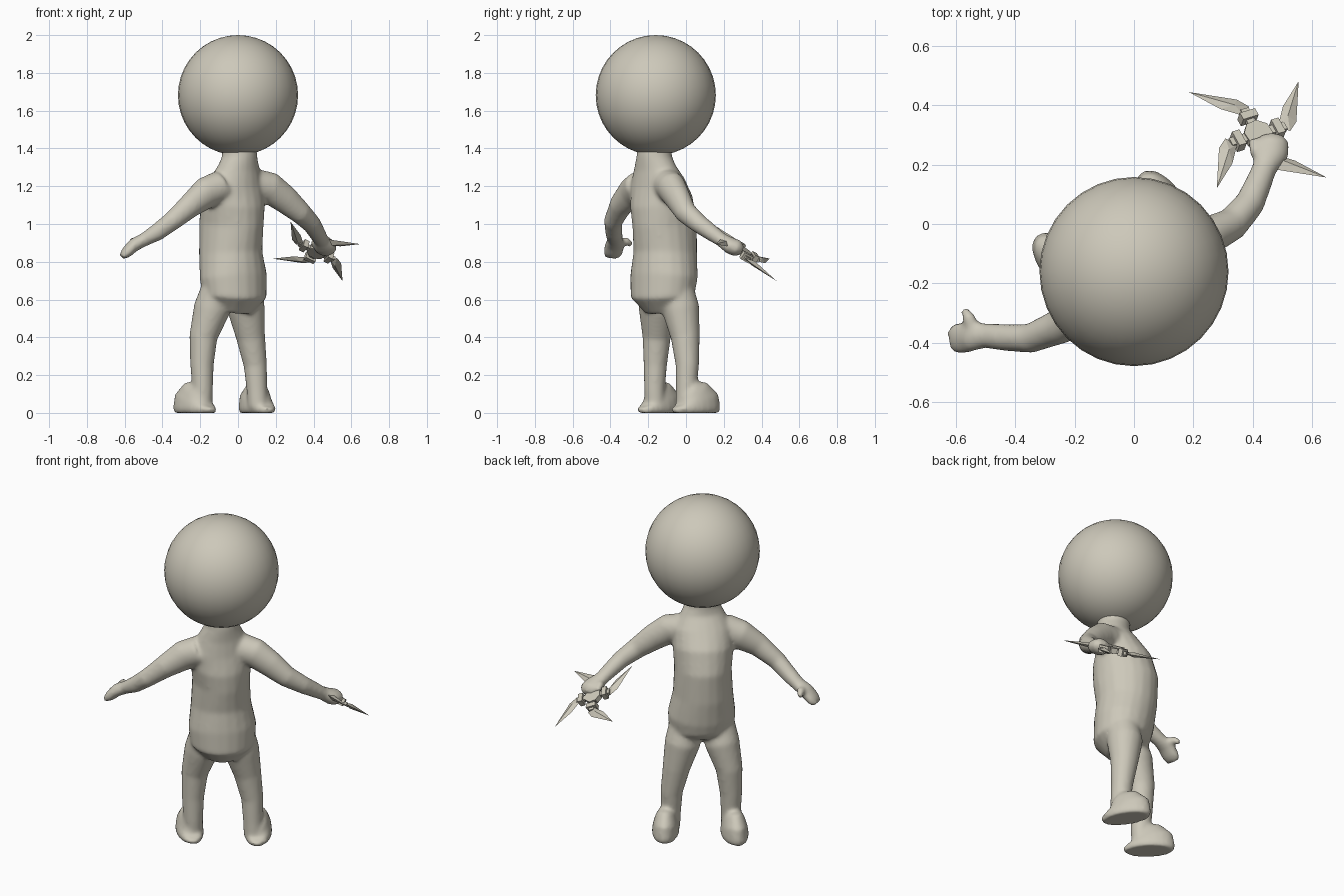
import bpy, bmesh, math
from mathutils import Vector, Matrix

if "Cube" in bpy.data.objects:
    bpy.data.objects.remove(bpy.data.objects["Cube"])

clay = bpy.data.materials.new("warm_grey_clay")
clay.use_nodes = True
clay.diffuse_color = (0.61, 0.58, 0.49, 1)
clay.node_tree.nodes["Principled BSDF"].inputs["Base Color"].default_value = clay.diffuse_color

SIDE = Vector((1, 1, 0)).normalized()      # across the body
FRONT = Vector((-1, 1, 0)).normalized()    # the way the figure faces
UP = Vector((0, 0, 1))


def at(u, f, z):
    """Point given across, forward and up from the body's own axes."""
    return SIDE * u + FRONT * f + UP * z


def finish(name, bm):
    bmesh.ops.recalc_face_normals(bm, faces=bm.faces)
    mesh = bpy.data.meshes.new(name)
    bm.to_mesh(mesh)
    bm.free()
    mesh.materials.append(clay)
    obj = bpy.data.objects.new(name, mesh)
    bpy.context.collection.objects.link(obj)
    return obj


def smooth(obj):
    bpy.ops.object.select_all(action='DESELECT')
    obj.select_set(True)
    bpy.context.view_layer.objects.active = obj
    bpy.ops.object.shade_smooth_by_angle(angle=math.radians(50))


def loft(bm, path, ref, steps=20):
    """Closed tube through (point, radius along ref, radius across)."""
    pts = [p[0] for p in path]
    rings = []
    for i, (p, a, b) in enumerate(path):
        t = (pts[min(i + 1, len(pts) - 1)] - pts[max(i - 1, 0)]).normalized()
        main = (ref - t * ref.dot(t)).normalized()
        cross = t.cross(main)
        angles = [math.tau * k / steps for k in range(steps)]
        rings.append([bm.verts.new(p + main * a * math.cos(w) + cross * b * math.sin(w))
                      for w in angles])
    for r, s in zip(rings, rings[1:]):
        for k in range(steps):
            n = (k + 1) % steps
            bm.faces.new((r[k], r[n], s[n], s[k]))
    bm.faces.new(rings[0])
    bm.faces.new(rings[-1])


body = bmesh.new()

# Torso and neck: height, across, forward, half width, half depth
torso = [(.56, -.10, -.05, .12, .11), (.62, -.10, -.075, .18, .16),
         (.72, -.10, -.065, .19, .168), (.85, -.105, -.05, .168, .17),
         (1.0, -.105, -.055, .16, .182), (1.12, -.11, -.075, .17, .168),
         (1.22, -.113, -.10, .165, .125), (1.3, -.113, -.12, .125, .095),
         (1.36, -.113, -.125, .095, .092), (1.45, -.113, -.12, .09, .09)]
loft(body, [(at(u, f, z), a, b) for z, u, f, a, b in torso], SIDE)

# Legs: height, across, forward, radius
leg_left = [(.03, -.25, .02, .055), (.12, -.25, .015, .055), (.25, -.25, .02, .062),
            (.4, -.24, .02, .075), (.55, -.205, -.01, .098), (.68, -.185, -.05, .09)]
leg_right = [(.03, .075, -.075, .055), (.12, .072, -.07, .055), (.25, .07, -.06, .062),
             (.4, .045, -.05, .077), (.55, .01, -.05, .1), (.68, -.015, -.065, .09)]
for leg in (leg_left, leg_right):
    loft(body, [(at(u, f, z), r, r) for z, u, f, r in leg], SIDE)

# Feet: flat soles with a rounded top, stacked outlines
for u, f, turn in ((-.262, .06, 0), (.108, -.035, -.25)):
    ahead = Matrix.Rotation(turn, 3, 'Z') @ FRONT
    layers = [(0, 0, .138, .07), (.025, 0, .146, .077), (.065, 0, .138, .072),
              (.1, -.02, .105, .06), (.125, -.045, .06, .045)]
    loft(body, [(at(u, f, z) + ahead * d, a, b) for z, d, a, b in layers], ahead)

# Arms: point, vertical radius, horizontal radius
arm_left = [(-.09, -.24, 1.2, .085, .085), (-.17, -.285, 1.165, .085, .075),
            (-.25, -.345, 1.1, .066, .06), (-.35, -.385, 1.015, .052, .05),
            (-.43, -.382, .955, .046, .046), (-.5, -.375, .915, .036, .042),
            (-.55, -.378, .89, .036, .052), (-.59, -.385, .85, .03, .054),
            (-.615, -.388, .825, .018, .042)]
arm_right = [(.08, -.1, 1.21, .085, .085), (.17, -.075, 1.19, .085, .075),
             (.25, -.04, 1.13, .075, .065), (.33, .0, 1.06, .06, .056),
             (.39, .07, 1.0, .05, .05), (.42, .14, .95, .043, .045),
             (.44, .19, .915, .037, .042), (.46, .235, .885, .045, .06),
             (.465, .275, .87, .045, .058), (.465, .3, .86, .022, .035)]
for arm in (arm_left, arm_right):
    loft(body, [(Vector(p[:3]), p[3], p[4]) for p in arm], UP)

# Thumbs
for base, mid, tip in (((-.54, -.36, .9), (-.555, -.315, .91), (-.57, -.288, .89)),
                       ((.44, .21, .9), (.405, .25, .905), (.40, .285, .885))):
    loft(body, [(Vector(p), r, r) for p, r in ((base, .026), (mid, .023), (tip, .016))], UP, 12)

# Merge the limbs into one soft skin
skin = finish("body", body)
remesh = skin.modifiers.new("merge", 'REMESH')
remesh.mode = 'VOXEL'
remesh.voxel_size = 0.011
remesh.use_smooth_shade = True
soften = skin.modifiers.new("soften", 'SMOOTH')
soften.factor = 0.5
soften.iterations = 8

# Head
bm = bmesh.new()
bmesh.ops.create_uvsphere(bm, u_segments=32, v_segments=20, radius=.318)
bmesh.ops.translate(bm, vec=(0, -.16, 1.682), verts=bm.verts)
smooth(finish("head", bm))

# Throwing star, laid out flat and then tilted into the hand
e1 = Vector((.80, -.565, .18)).normalized()
e2 = Vector((.558, .614, -.558))
e2 = (e2 - e1 * e2.dot(e1)).normalized()
tilt = Matrix((e1, e2, e1.cross(e2))).transposed().to_4x4()
place = Matrix.Translation((.416, .30, .855)) @ tilt

bm = bmesh.new()
bmesh.ops.create_cone(bm, cap_ends=True, segments=8, radius1=.05, radius2=.05, depth=.03)
bm.transform(place)
finish("star_hub", bm)

outline = [(.03, .08), (-.002, .155), (-.02, .275), (.068, .135), (.074, .088)]
for i in range(4):
    turn = place @ Matrix.Rotation(i * math.pi / 2, 4, 'Z')
    # Hooked blade with a raised ridge on both sides
    bm = bmesh.new()
    rim = [bm.verts.new((x, y, 0)) for x, y in outline]
    for h in (.014, -.014):
        ridge = bm.verts.new((.036, .125, h))
        for a, b in zip(rim, rim[1:] + rim[:1]):
            bm.faces.new((a, b, ridge))
    bm.transform(turn)
    finish(f"star_blade_{i + 1}", bm)
    # Spoke and square collar joining the blade to the hub
    bm = bmesh.new()
    for y, size in ((.06, (.03, .09, .02)), (.075, (.058, .028, .042))):
        box = Matrix.Translation((0, y, 0)) @ Matrix.Diagonal((*size, 1))
        bmesh.ops.create_cube(bm, size=1, matrix=Matrix.Rotation(-.5, 4, 'Z') @ box)
    bm.transform(turn)
    finish(f"star_collar_{i + 1}", bm)
